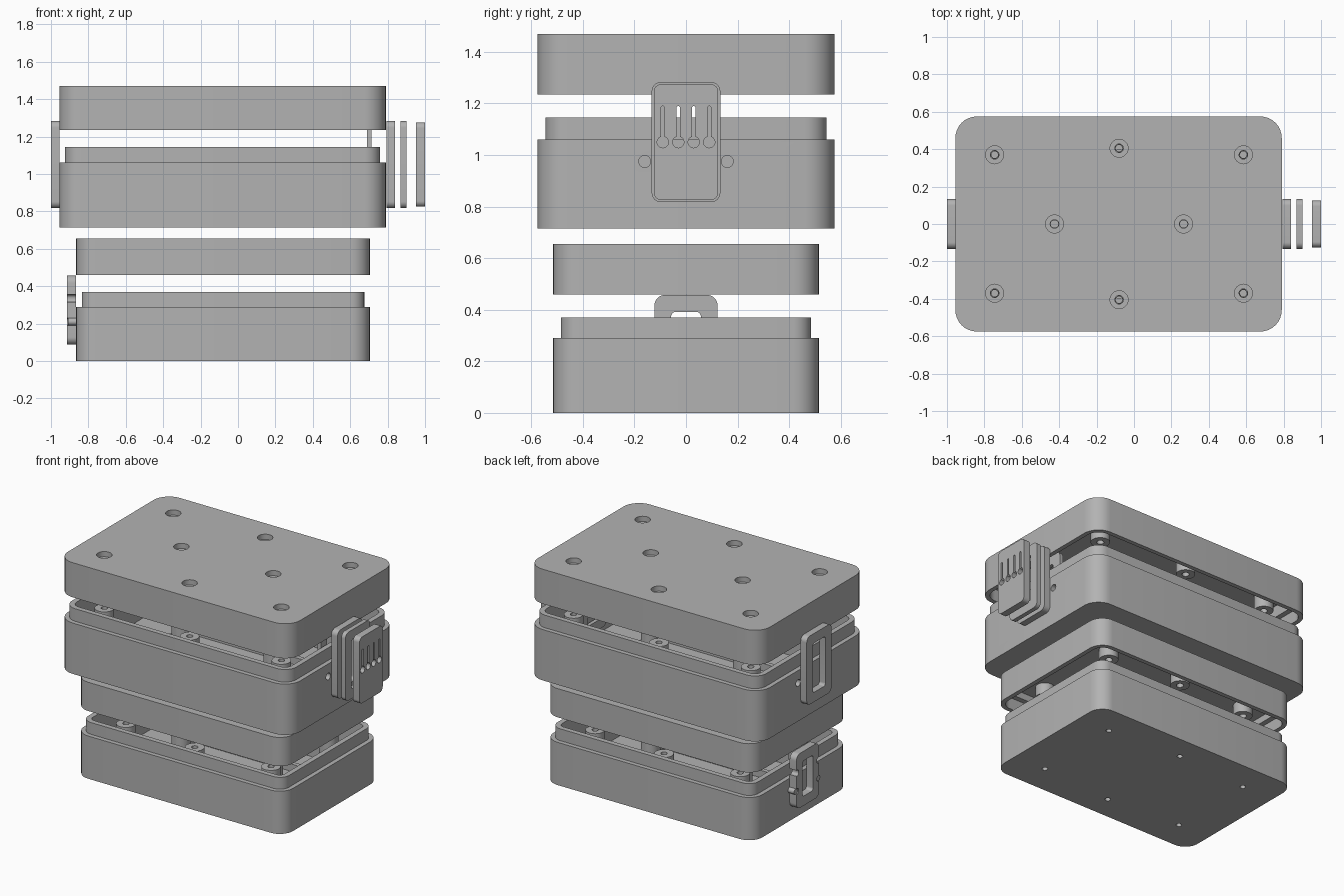
import bpy
import bmesh
import math
from mathutils import Matrix

if "Cube" in bpy.data.objects:
    bpy.data.objects.remove(bpy.data.objects["Cube"], do_unlink=True)

grey = bpy.data.materials.new("plain grey")
grey.use_nodes = True
grey.diffuse_color = (0.45, 0.45, 0.45, 1)
grey.node_tree.nodes["Principled BSDF"].inputs["Base Color"].default_value = grey.diffuse_color
parts = []

# Local x, y, z become world y, z, x for plates on the end walls
SIDEWAYS = Matrix(((0, 0, 1, 0), (1, 0, 0, 0), (0, 1, 0, 0), (0, 0, 0, 1)))


def outline(w, d, r, inset, steps=8):
    """Rounded rectangle, shrunk evenly by inset."""
    w, d, r = w / 2 - inset, d / 2 - inset, max(r - inset, 0.018)
    r = min(r, w, d)
    pts = []
    for k, (sx, sy) in enumerate(((1, 1), (-1, 1), (-1, -1), (1, -1))):
        for i in range(steps + 1):
            a = (k + i / steps) * math.pi / 2
            pts.append((sx * (w - r) + r * math.cos(a), sy * (d - r) + r * math.sin(a)))
    return pts


def loft(name, size, rings, loc=(0, 0, 0), closed=False, turn=None, keep=True):
    """Join (inset, height) rings; cap both ends, or close into a loop."""
    bm = bmesh.new()
    rows = [[bm.verts.new((x, y, z)) for x, y in outline(*size, inset)] for inset, z in rings]
    pairs = list(zip(rows, rows[1:]))
    if closed:
        pairs.append((rows[-1], rows[0]))
    else:
        bm.faces.new(rows[0])
        bm.faces.new(rows[-1])
    n = len(rows[0])
    for a, b in pairs:
        for i in range(n):
            j = (i + 1) % n
            bm.faces.new((a[i], a[j], b[j], b[i]))
    bmesh.ops.remove_doubles(bm, verts=bm.verts, dist=0.00001)
    bmesh.ops.transform(bm, matrix=Matrix.Translation(loc) @ (turn or Matrix()), verts=bm.verts)
    bmesh.ops.recalc_face_normals(bm, faces=bm.faces)
    mesh = bpy.data.meshes.new(name)
    bm.to_mesh(mesh)
    bm.free()
    mesh.materials.append(grey)
    ob = bpy.data.objects.new(name, mesh)
    bpy.context.collection.objects.link(ob)
    if keep:
        parts.append(ob)
    return ob


def cut(ob, cutters):
    """Subtract the cutters and bake the result."""
    for c in cutters:
        m = ob.modifiers.new("cut", 'BOOLEAN')
        m.operation, m.solver, m.object = 'DIFFERENCE', 'EXACT', c
    bpy.context.view_layer.update()
    ob.data = bpy.data.meshes.new_from_object(ob.evaluated_get(bpy.context.evaluated_depsgraph_get()))
    ob.modifiers.clear()
    for c in cutters:
        bpy.data.objects.remove(c, do_unlink=True)


def rod(r, a, b, loc, turn=None, keep=False, name="cutter"):
    return loft(name, (2 * r, 2 * r, r), [(0, a), (0, b)], loc, turn=turn, keep=keep)


def block(w, d, a, b, loc, turn=None):
    return loft("cutter", (w, d, 0.001), [(0, a), (0, b)], loc, turn=turn, keep=False)


LIP, WALL, FLOOR, POST = 0.03, 0.065, 0.05, 0.06


def screw_points(cx, x, y, mid):
    outer = [(cx + sx * x, sy * y) for sx in (-1, 1) for sy in (-1, 1)]
    return outer + [(cx, mid), (cx, -mid)], [(cx - 0.345, 0), (cx + 0.345, 0)]


def tube(name, r, hole, a, b, x, y):
    loft(name, (2 * r, 2 * r, r), [(0, a), (0, b), (r - hole, b), (r - hole, a)], (x, y, 0), closed=True)


def case(label, size, cx, z0, shoulder, top, lid0, lid1, pts, wall_holes):
    outer, inner = pts
    # Tray with a stepped lip
    tray = loft(label + "_tray", size, [(0, z0), (0, shoulder), (LIP, shoulder), (LIP, top),
                                        (WALL, top), (WALL, z0 + FLOOR)], (cx, 0, 0))
    holes = [rod(0.018, z0 - 0.1, z0 + 0.1, (x, y, 0)) for x, y in outer]
    holes += [rod(0.023, -0.04, 0.04, (cx + s * size[0] / 2, y, z), SIDEWAYS)
              for s in (-1, 1) for y, z in wall_holes]
    cut(tray, holes)
    for x, y in outer + inner:
        tube(label + "_tray_post", POST, 0.02, z0 + FLOOR - 0.005, top - 0.035, x, y)
    # Low holder frame on the tray floor
    loft(label + "_floor_frame", (size[0] * 0.55, size[1] * 0.45, 0.03),
         [(0, z0 + 0.045), (0, z0 + 0.1), (0.03, z0 + 0.1), (0.03, z0 + 0.045)], (cx, 0, 0), closed=True)
    # Lid with a rebate that fits over the lip
    step, ceiling = lid0 + top - shoulder, lid1 - 0.07
    lid = loft(label + "_lid", size, [(0, lid1), (0, lid0), (LIP, lid0), (LIP, step),
                                      (WALL, step), (WALL, ceiling)], (cx, 0, 0))
    # Counterbored screw holes
    cut(lid, [loft("cutter", (0.096, 0.096, 0.048), [(0, lid1 + 0.05), (0, lid1 - 0.035),
                   (0.025, lid1 - 0.035), (0.025, lid0 - 0.05)], (x, y, 0), keep=False)
              for x, y in outer + inner])
    for x, y in outer + inner:
        tube(label + "_lid_boss", POST, 0.023, lid0 + 0.05, ceiling + 0.005, x, y)


case("upper", (1.745, 1.15, 0.115), -0.0825, 0.715, 1.06, 1.145, 1.235, 1.47,
     screw_points(-0.08, 0.665, 0.37, 0.405), [(-0.16, 0.975), (0.16, 0.975)])
case("lower", (1.57, 1.03, 0.1), -0.08, 0, 0.29, 0.37, 0.46, 0.655,
     screw_points(-0.08, 0.545, 0.31, 0.35), [])


def frame(name, w, h, r, x0, x1, z):
    return loft(name, (w, h, r), [(0, x0), (0, x1), (0.065, x1), (0.065, x0)], (0, 0, z),
                closed=True, turn=SIDEWAYS)


# End frames and gaskets of the upper case
for name, x0, x1 in (("left_frame", 0.795, 0.84), ("left_gasket", 0.87, 0.9),
                     ("inner_retainer", 0.69, 0.715), ("right_frame", -1, -0.955)):
    frame(name, 0.266, 0.465, 0.035, x0, x1, 1.05)

# Outer plate with keyhole slots
plate = loft("slotted_plate", (0.25, 0.45, 0.03), [(0, 0.952), (0, 1)], (0, 0, 1.05), turn=SIDEWAYS)
cutters = []
for y in (-0.09, -0.03, 0.03, 0.09):
    cutters.append(rod(0.022, 0.9, 1.1, (0, y, 1.05), SIDEWAYS))
    cutters.append(block(0.013, 0.14, 0.9, 1.1, (0, y, 1.12), SIDEWAYS))
cut(plate, cutters)

# Notched end frame of the lower case, with locating pegs
lower_frame = frame("lower_end_frame", 0.245, 0.37, 0.04, -0.915, -0.865, 0.272)
cut(lower_frame, [block(0.05, 0.04, -1, -0.8, (0, s * 0.1225, z), SIDEWAYS)
                  for s in (-1, 1) for z in (0.335, 0.21)])
for s in (-1, 1):
    rod(0.019, -0.91, -0.86, (0, s * 0.122, 0.21), SIDEWAYS, True, "locating_peg")

# Smooth the round corners, keep hard edges
bpy.ops.object.select_all(action='DESELECT')
for ob in parts:
    ob.select_set(True)
bpy.context.view_layer.objects.active = parts[0]
bpy.ops.object.shade_smooth_by_angle(angle=math.radians(30))
